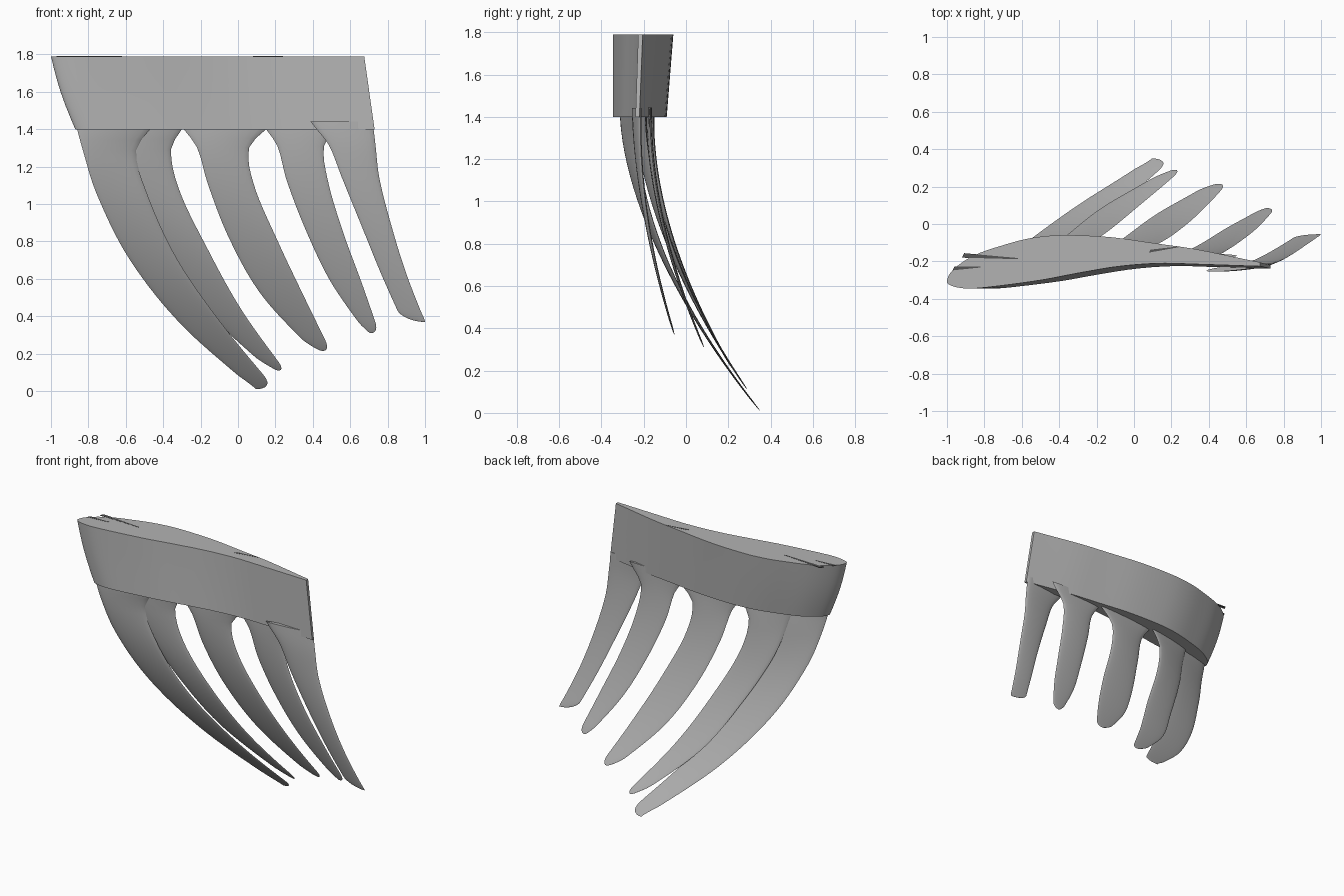
import bpy, bmesh, math

if "Cube" in bpy.data.objects:
    bpy.data.objects.remove(bpy.data.objects["Cube"], do_unlink=True)


def make_material(name, grey):
    mat = bpy.data.materials.new(name)
    mat.use_nodes = True
    colour = (grey, grey, grey, 1)
    mat.diffuse_color = colour
    mat.node_tree.nodes["Principled BSDF"].inputs["Base Color"].default_value = colour
    return mat


body_grey = make_material("body grey", 0.45)
slot_grey = make_material("dark slot grey", 0.09)


def spline(keys, values, t):
    """Smooth curve through the given values, extended straight past the ends."""
    last = len(keys) - 1
    slopes = []
    for i in range(last + 1):
        a, b = max(i - 1, 0), min(i + 1, last)
        slopes.append((values[b] - values[a]) / (keys[b] - keys[a]))
    if t <= keys[0]:
        return values[0] + slopes[0] * (t - keys[0])
    if t >= keys[last]:
        return values[last] + slopes[last] * (t - keys[last])
    i = max(k for k in range(last) if keys[k] <= t)
    h = keys[i + 1] - keys[i]
    q = (t - keys[i]) / h
    rise = q * q * (3 - 2 * q)
    return (values[i] * (1 - rise) + values[i + 1] * rise
            + h * slopes[i] * q * (1 - q) ** 2 - h * slopes[i + 1] * q * q * (1 - q))


def loft(name, rings, material):
    """Skin a stack of closed rings and cap both ends."""
    bm = bmesh.new()
    rows = [[bm.verts.new(p) for p in ring] for ring in rings]
    count = len(rows[0])
    for low, high in zip(rows, rows[1:]):
        for i in range(count):
            j = (i + 1) % count
            bm.faces.new((low[i], low[j], high[j], high[i]))
    bm.faces.new(rows[0])
    bm.faces.new(rows[-1])
    bmesh.ops.recalc_face_normals(bm, faces=bm.faces)
    mesh = bpy.data.meshes.new(name)
    bm.to_mesh(mesh)
    bm.free()
    obj = bpy.data.objects.new(name, mesh)
    bpy.context.collection.objects.link(obj)
    mesh.materials.append(material)
    bpy.ops.object.select_all(action="DESELECT")
    obj.select_set(True)
    bpy.context.view_layer.objects.active = obj
    bpy.ops.object.shade_smooth_by_angle(angle=math.radians(35))
    return obj


# Wing root: cambered aerofoil block, (chord fraction, y) on each side
front_side = [(0, -.31), (.03, -.338), (.08, -.345), (.17, -.33), (.3, -.3),
              (.42, -.262), (.55, -.226), (.68, -.21), (.8, -.215), (1, -.226)]
back_side = [(0, -.31), (.026, -.235), (.09, -.165), (.17, -.118), (.265, -.076),
             (.36, -.06), (.52, -.07), (.68, -.107), (.8, -.136), (1, -.205)]
STEPS = 36


def side_y(side, f):
    # square-root spacing keeps the leading edge round
    return spline([math.sqrt(p[0]) for p in side], [p[1] for p in side], math.sqrt(f))


def aerofoil(z, lead, trail, squash):
    fractions = [(i / STEPS) ** 2 for i in range(STEPS + 1)]
    outline = [(f, side_y(front_side, f)) for f in fractions]
    outline += [(f, side_y(back_side, f)) for f in reversed(fractions[1:])]
    return [(lead + (trail - lead) * f, -.345 + (y + .345) * squash, z) for f, y in outline]


TOP, BASE = 1.79, 1.4
sections = []
for i in range(7):
    q = i / 6
    lead = -.87 - .13 * q - .012 * math.sin(math.pi * q)
    sections.append(aerofoil(BASE + (TOP - BASE) * q, lead, .73 - .055 * q, .89 + .11 * q))
loft("wing_root", sections, body_grey)

# Feathers: edge x positions at shared stations from root to tip
stations = [0, .08, .25, .5, .75, 1]
feathers = [
    dict(left=[-.86, -.83, -.755, -.58, -.305, .085], right=[-.47, -.545, -.485, -.325, -.085, .2],
         tip=(.096, .35, .01), root=(-.31, -.23)),
    dict(left=[-.64, -.61, -.54, -.375, -.17, .17], right=[-.3, -.358, -.315, -.16, .02, .25],
         tip=(.22, .29, .11), root=(-.24, -.17)),
    dict(left=[-.29, -.22, -.16, -.043, .128, .4], right=[.15, .06, .085, .21, .35, .495],
         tip=(.455, .215, .215), root=(-.19, -.155)),
    dict(left=[.15, .21, .26, .365, .497, .685], right=[.52, .46, .48, .56, .66, .755],
         tip=(.71, .085, .31), root=(-.18, -.17)),
    dict(left=[.42, .485, .555, .66, .765, .88], right=[.725, .735, .755, .82, .9, 1],
         tip=(1, -.055, .37), root=(-.25, -.215)),
]
ACROSS = 10
ROWS = 40


def feather_ring(shape, t):
    tip_x, tip_y, tip_z = shape["tip"]
    left = spline(stations, shape["left"], t)
    right = spline(stations, shape["right"], t)
    # round off the tip
    q = min(1, max(0, (t - .94) / .06))
    close = .985 * (1 - math.sqrt(1 - q * q))
    left += (tip_x - left) * close
    right += (tip_x - right) * close
    along = max(t, 0)
    thick = (.014 - .01 * along) * (1 - close)
    ring = []
    for k in range(2 * ACROSS):
        angle = math.pi * k / ACROSS
        u = (1 - math.cos(angle)) / 2
        start = shape["root"][0] + (shape["root"][1] - shape["root"][0]) * u
        fade = start * (1 - along) ** 1.5 + sum(shape["root"]) / 2 * (1 - (1 - along) ** 1.5)
        y = fade + (tip_y - fade) * along ** 1.8
        ring.append((left + (right - left) * u, y - thick * math.sin(angle),
                     BASE + (tip_z - BASE) * t))
    return ring


for number, shape in enumerate(feathers, 1):
    levels = [-.04 + 1.04 * math.sin(math.pi / 2 * i / ROWS) for i in range(ROWS + 1)]
    loft(f"feather_{number}", [feather_ring(shape, t) for t in levels], body_grey)

# Narrow slots on the top face: start, end, half width
slots = [((-.92, -.168), (-.62, -.185), .012),
         ((-.97, -.238), (-.82, -.23), .01),
         ((.08, -.145), (.24, -.122), .008)]
for number, (a, b, half) in enumerate(slots, 1):
    outline = [(a[0], a[1] - half), (b[0], b[1] - half / 4),
               (b[0], b[1] + half / 4), (a[0] + half, a[1] + half)]
    loft(f"top_slot_{number}", [[(x, y, z) for x, y in outline] for z in (TOP - .002, TOP + .001)],
         slot_grey)
